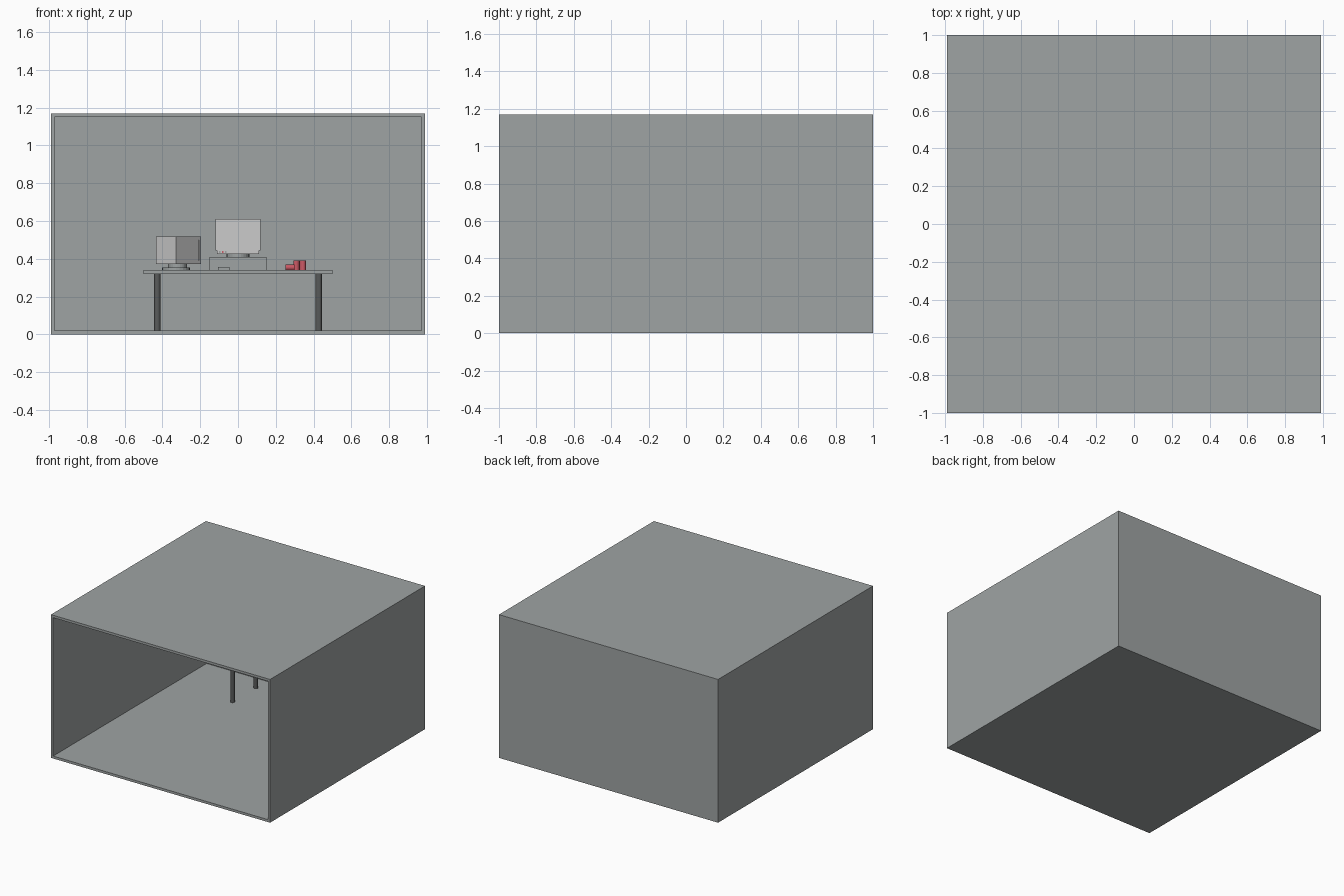
import bpy, bmesh, math
from mathutils import Matrix, Vector

if "Cube" in bpy.data.objects:
    bpy.data.objects.remove(bpy.data.objects["Cube"])


def material(name, rgb):
    m = bpy.data.materials.new(name)
    m.diffuse_color = (*rgb, 1)
    m.use_nodes = True
    m.node_tree.nodes["Principled BSDF"].inputs["Base Color"].default_value = m.diffuse_color
    return m


LIGHT = material("light_plastic", (0.8, 0.8, 0.8))
WALL = material("wall_grey", (0.345, 0.37, 0.37))
DARK = material("dark_metal", (0.1, 0.105, 0.105))
RED = material("red", (0.6, 0.1, 0.13))


def finish(name, bm, mat=WALL, matrix=Matrix()):
    bmesh.ops.recalc_face_normals(bm, faces=bm.faces)
    me = bpy.data.meshes.new(name)
    bm.to_mesh(me)
    bm.free()
    ob = bpy.data.objects.new(name, me)
    bpy.context.collection.objects.link(ob)
    ob.matrix_world = matrix
    me.materials.append(mat)
    return ob


def box_bm(x, y, z):
    bm = bmesh.new()
    bmesh.ops.create_cube(bm, size=1)
    for v in bm.verts:
        v.co = Vector((r[0] if c < 0 else r[1]) for r, c in zip((x, y, z), v.co))
    return bm


def inset_front(bm, thickness, depth=0):
    bm.normal_update()
    front = min(bm.faces, key=lambda f: f.normal.y)
    bmesh.ops.inset_region(bm, faces=[front], thickness=thickness, use_even_offset=True)
    if depth:
        front = bmesh.ops.extrude_discrete_faces(bm, faces=[front])["faces"][0]
        bmesh.ops.translate(bm, verts=front.verts, vec=(0, depth, 0))


def box(name, x, y, z, mat=WALL, matrix=Matrix()):
    return finish(name, box_bm(x, y, z), mat, matrix)


def cylinder(name, loc, r, h, sides=16, mat=WALL, matrix=Matrix()):
    bm = bmesh.new()
    bmesh.ops.create_cone(bm, cap_ends=True, segments=sides, radius1=r, radius2=r, depth=h)
    return finish(name, bm, mat, Matrix.Translation(loc) @ matrix)


# Room: shell open at the front
T = 0.02
bm = box_bm((-0.99, 0.99), (-1, 1), (0, 1.17))
inset_front(bm, T, 2 - T)
finish("room", bm)

# Desk
box("desk_top", (-0.5, 0.5), (0.46, 0.92), (0.32, 0.34))
for sx in (-1, 1):
    for y in (0.54, 0.84):
        cylinder("desk_leg", (sx * 0.427, y, 0.17), 0.017, 0.3, 16, DARK)

# Computer case with recessed drive panel and small front part
box("computer_case", (-0.15, 0.15), (0.55, 0.85), (0.34, 0.41))
bm = box_bm((0.01, 0.135), (0.543, 0.55), (0.345, 0.405))
inset_front(bm, 0.006, 0.004)
finish("drive_panel", bm)
box("mouse", (-0.105, -0.045), (0.49, 0.535), (0.34, 0.357))


def monitor(name, w, z0, z1, depth, matrix):
    # Cabinet with a slightly sunk screen
    bm = box_bm((-w / 2, w / 2), (-depth / 2, depth / 2), (z0, z1))
    inset_front(bm, 0.018, 0.003)
    finish(name, bm, LIGHT, matrix)


# Main monitor on the case
place = Matrix.Translation((0, 0.69, 0))
monitor("main_monitor", 0.24, 0.445, 0.61, 0.18, place)
box("main_monitor_chin", (-0.11, 0.11), (-0.085, 0.085), (0.425, 0.445), LIGHT, place)
for i, x in enumerate((-0.1, -0.085, -0.07)):
    box("button", (x, x + 0.008), (-0.089, -0.085), (0.43, 0.44), RED if i == 1 else WALL, place)
cylinder("main_monitor_stand", (0, 0.69, 0.418), 0.06, 0.016, 24)

# Side monitor, turned to the right
turn = Matrix.Translation((-0.315, 0.69, 0)) @ Matrix.Rotation(math.radians(47), 4, 'Z')
monitor("side_monitor", 0.197, 0.372, 0.517, 0.145, turn)
cylinder("side_monitor_foot", (-0.328, 0.69, 0.347), 0.073, 0.014, 24)
cylinder("side_monitor_neck", (-0.32, 0.69, 0.363), 0.05, 0.018, 24)

# Red cans, two standing and one lying
for x, y in ((0.309, 0.66), (0.343, 0.68)):
    cylinder("can", (x, y, 0.365), 0.0165, 0.05, 16, RED)
cylinder("lying_can", (0.275, 0.6, 0.3545), 0.0145, 0.048, 16, RED, Matrix.Rotation(math.pi / 2, 4, 'Y'))
